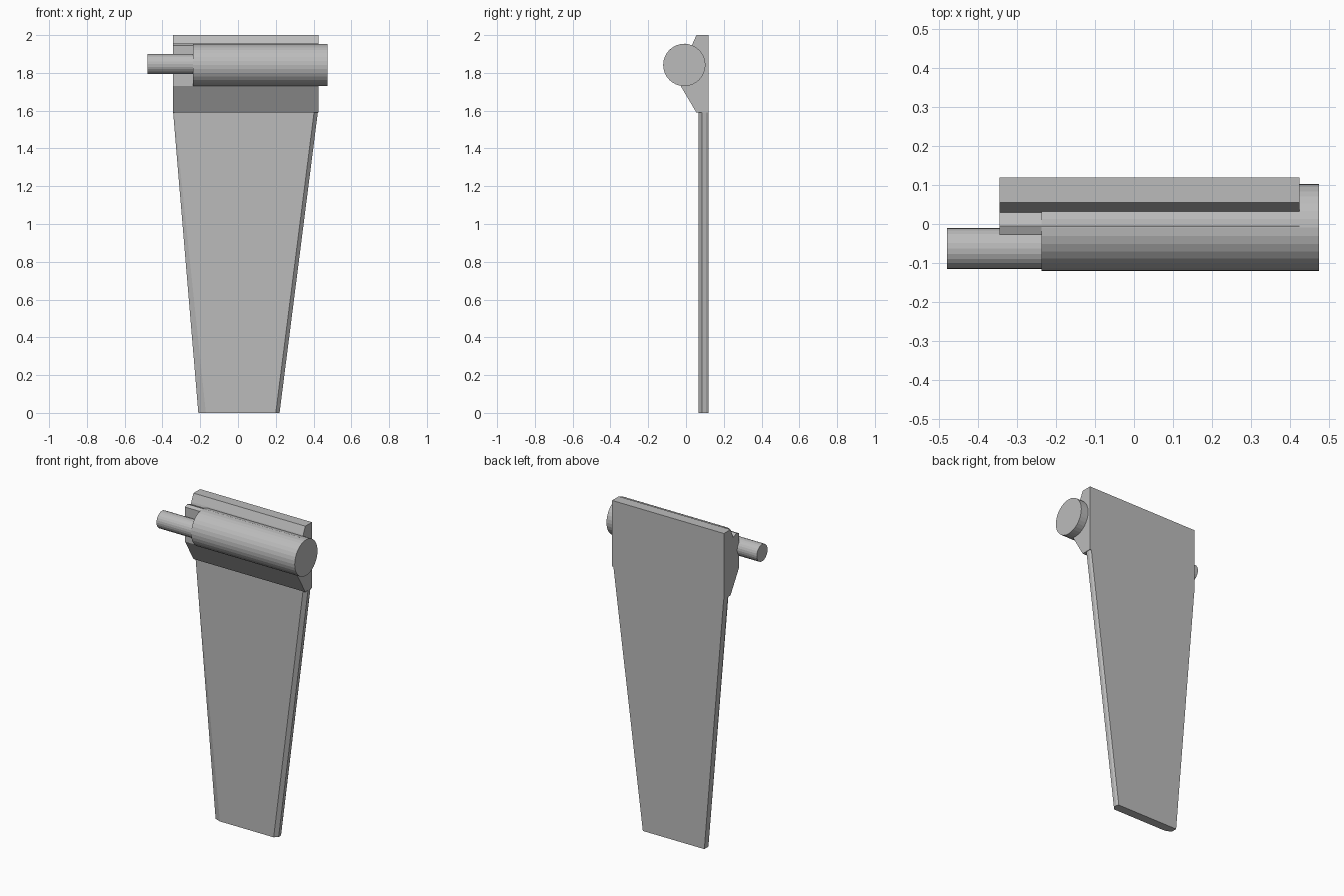
import bpy, bmesh
from mathutils import Matrix

cube = bpy.data.objects.get("Cube")
if cube:
    bpy.data.objects.remove(cube, do_unlink=True)

GREY = (0.5, 0.5, 0.5, 1.0)
mat = bpy.data.materials.new("plain grey")
mat.use_nodes = True
mat.diffuse_color = GREY
mat.node_tree.nodes["Principled BSDF"].inputs["Base Color"].default_value = GREY


def finish(name, bm):
    bmesh.ops.recalc_face_normals(bm, faces=bm.faces)
    mesh = bpy.data.meshes.new(name)
    bm.to_mesh(mesh)
    bm.free()
    mesh.materials.append(mat)
    obj = bpy.data.objects.new(name, mesh)
    bpy.context.collection.objects.link(obj)
    return obj


def loft(name, start, end):
    """Solid between two matching closed outlines."""
    bm = bmesh.new()
    a = [bm.verts.new(p) for p in start]
    b = [bm.verts.new(p) for p in end]
    bm.faces.new(a)
    bm.faces.new(b)
    n = len(a)
    for i in range(n):
        j = (i + 1) % n
        bm.faces.new((a[i], a[j], b[j], b[i]))
    return finish(name, bm)


def rod(name, x0, x1, y, z, radius, sides):
    bm = bmesh.new()
    place = Matrix.Translation(((x0 + x1) / 2, y, z)) @ Matrix.Rotation(1.5708, 4, 'Y')
    bmesh.ops.create_cone(bm, cap_ends=True, segments=sides, radius1=radius,
                          radius2=radius, depth=x1 - x0, matrix=place)
    return finish(name, bm)


# Tapered blade with chamfered long edges
def blade_section(left, right, left_bevel, z):
    return [(left + left_bevel, 0.065, z), (right - 0.02, 0.065, z),
            (right, 0.085, z), (right, 0.107, z), (right - 0.007, 0.12, z),
            (left, 0.12, z), (left, 0.08, z)]


loft("blade", blade_section(-0.21, 0.22, 0.04, 0),
     blade_section(-0.345, 0.425, 0.006, 1.61))

# Thick head block, its side profile extruded across the width
profile = [(0.12, 1.59), (0.12, 2.0), (0.055, 2.0), (0.034, 1.953),
           (0.03, 1.94), (-0.005, 1.955), (-0.028, 1.945), (-0.028, 1.73),
           (0.055, 1.59)]
loft("head_block", [(-0.345, y, z) for y, z in profile],
     [(0.425, y, z) for y, z in profile])

# Hinge barrel and its offset pin
rod("hinge_barrel", -0.238, 0.475, -0.009, 1.842, 0.112, 32)
rod("hinge_pin", -0.48, -0.2, -0.063, 1.846, 0.053, 24)
